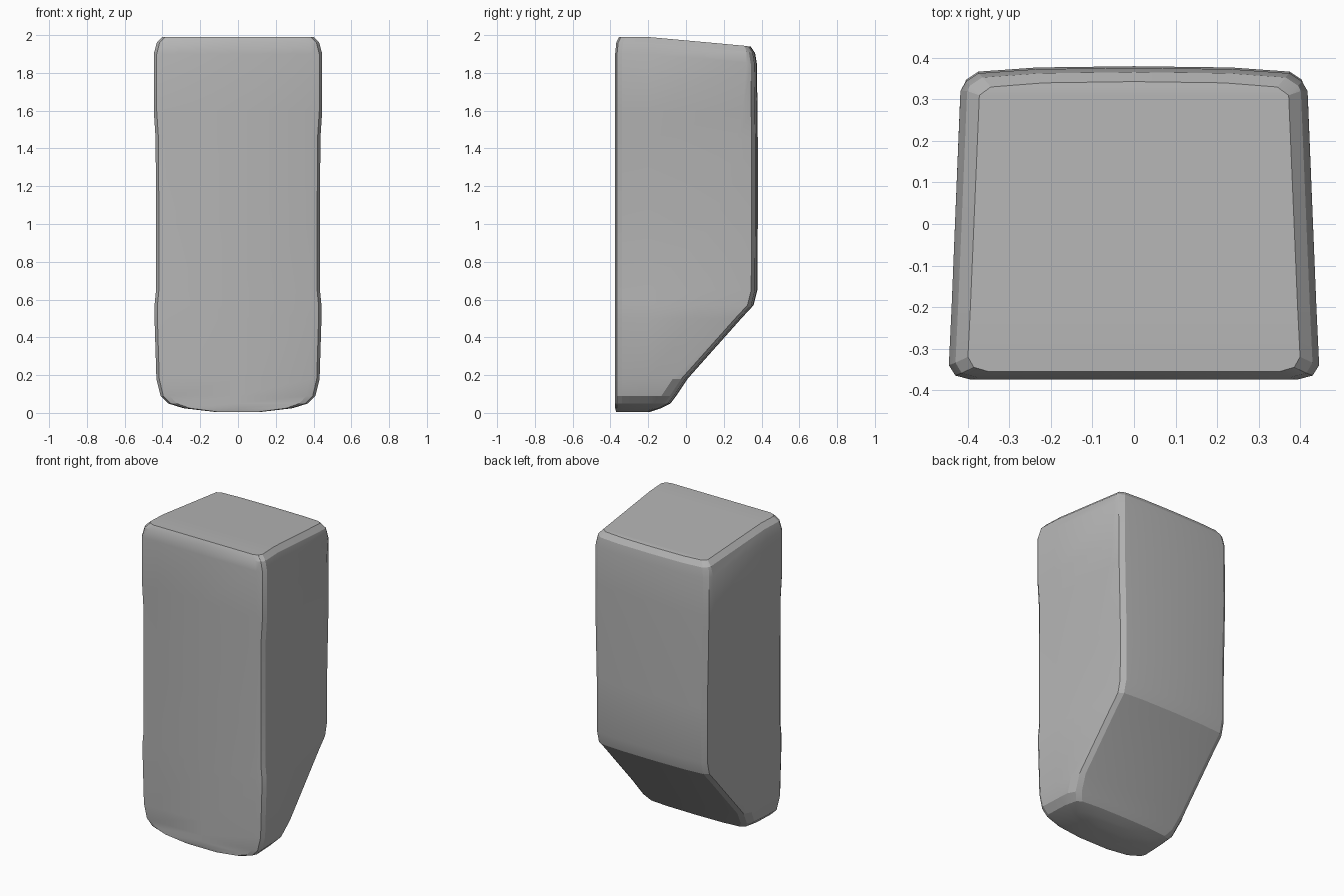
import bpy
import bmesh

cube = bpy.data.objects.get("Cube")
if cube:
    bpy.data.objects.remove(cube, do_unlink=True)

# Plain grey shell
grey = bpy.data.materials.new("plain grey")
grey.use_nodes = True
colour = (0.46, 0.46, 0.46, 1)
grey.diffuse_color = colour
grey.node_tree.nodes["Principled BSDF"].inputs["Base Color"].default_value = colour

FRONT = -0.375

# Level sections: height, half width near the front, side end y,
# back half width, back y, front inset
SECTIONS = [
    (0.005, 0.12, -0.26, 0.11, -0.20, 0.005),
    (0.025, 0.29, -0.20, 0.26, -0.14, 0.0),
    (0.05, 0.37, -0.17, 0.33, -0.09, 0.0),
    (0.09, 0.41, -0.13, 0.36, -0.06, 0.0),
    (0.18, 0.432, -0.07, 0.38, 0.00, 0.0),
    (0.50, 0.442, 0.05, 0.38, 0.285, 0.0),
    (0.57, 0.442, 0.07, 0.38, 0.35, 0.0),
    (0.65, 0.434, 0.08, 0.38, 0.37, 0.0),
    (1.00, 0.434, 0.15, 0.38, 0.372, 0.0),
    (1.45, 0.436, 0.27, 0.39, 0.372, 0.0),
    (1.60, 0.446, 0.30, 0.39, 0.37, 0.0),
    (1.90, 0.446, 0.32, 0.39, 0.368, 0.0),
    (1.96, 0.430, 0.32, 0.38, 0.358, 0.006),
    (1.99, 0.400, 0.31, 0.36, 0.335, 0.02),
]


def half_outline(w, side_end, wb, back, inset):
    """Right half of a level section, from front centre to back centre."""
    f = FRONT + inset
    # the side tapers gently towards the back
    w_end = w - 0.012 - 0.05 * max(0, side_end)
    mid = min(-0.2, side_end - 0.02)
    return [
        (0, f), (w * 0.88, f), (w * 0.965, f + 0.01), (w, f + 0.035),
        (w * 0.985, mid), (w_end, side_end),
        (min(wb + 0.015, w_end), back - 0.025), (wb - 0.015, back - 0.005),
        (wb * 0.6, back + 0.005), (0, back + 0.008),
    ]


def build_shell():
    bm = bmesh.new()
    rings = []
    for z, *shape in SECTIONS:
        half = half_outline(*shape)
        outline = half + [(-x, y) for x, y in reversed(half[1:-1])]
        # the lid falls away towards the back
        fall = 0.15 if z > 1.8 else 0
        rings.append([bm.verts.new((x, y, z - fall * max(0, y)))
                      for x, y in outline])
    n = len(rings[0])
    for low, high in zip(rings, rings[1:]):
        for i in range(n):
            j = (i + 1) % n
            bm.faces.new((low[i], low[j], high[j], high[i]))
    # Close base and lid with strips running across the width
    for ring in (rings[0], rings[-1]):
        for i in range(n // 2):
            corners = [ring[i], ring[i + 1], ring[-i - 1], ring[-i % n]]
            bm.faces.new(list(dict.fromkeys(corners)))
    bmesh.ops.recalc_face_normals(bm, faces=bm.faces)
    mesh = bpy.data.meshes.new("bin_shell")
    bm.to_mesh(mesh)
    bm.free()
    mesh.materials.append(grey)
    obj = bpy.data.objects.new("bin_shell", mesh)
    bpy.context.collection.objects.link(obj)
    return obj


shell = build_shell()

# Keep the corners crisp and the gentle bows smooth
bpy.ops.object.select_all(action="DESELECT")
shell.select_set(True)
bpy.context.view_layer.objects.active = shell
bpy.ops.object.shade_smooth_by_angle(angle=0.35)
